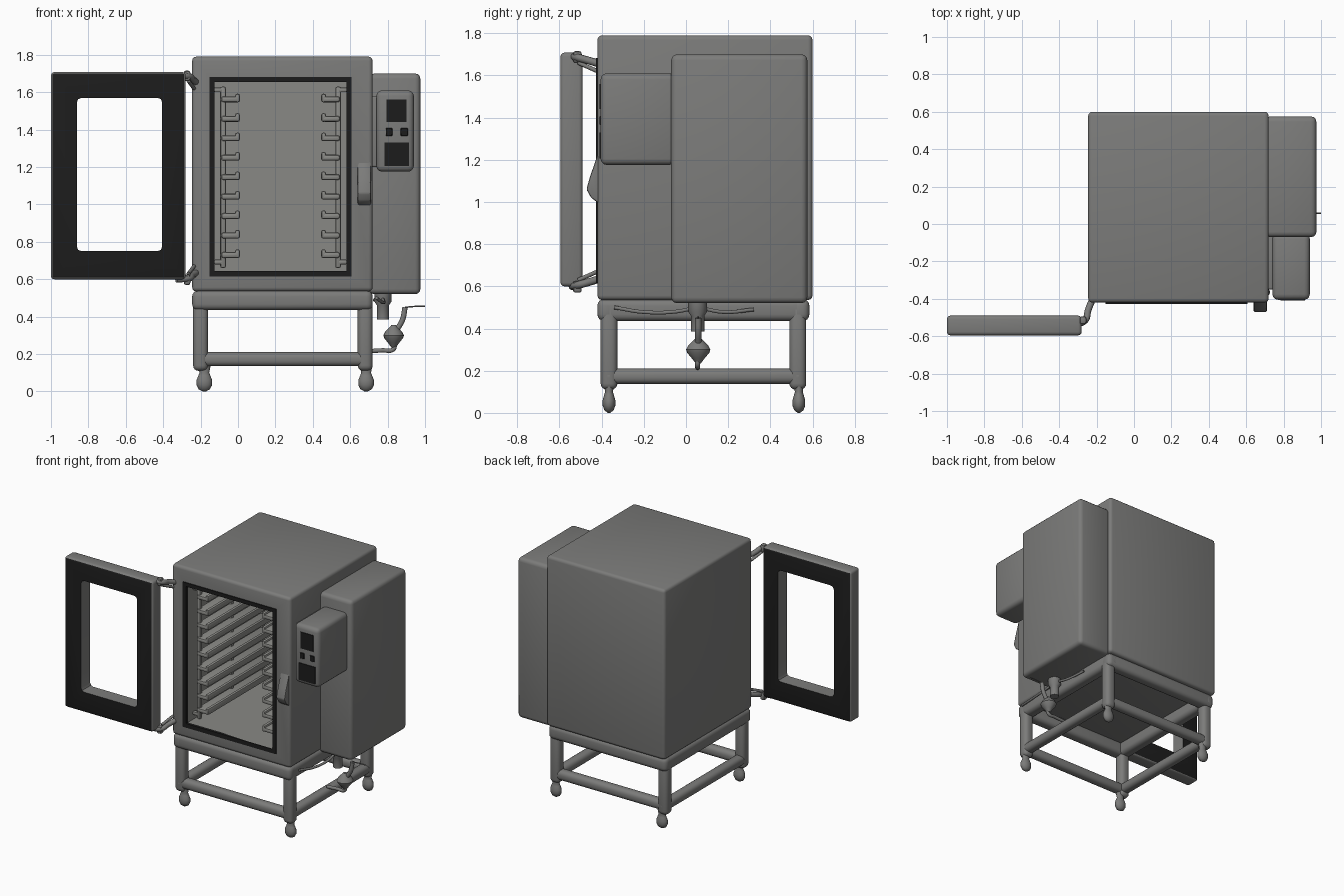
import bpy, bmesh, math
from mathutils import Vector

if "Cube" in bpy.data.objects:
    bpy.data.objects.remove(bpy.data.objects["Cube"])


def material(name, c):
    m = bpy.data.materials.new(name)
    m.diffuse_color = (*c, 1)
    m.use_nodes = True
    m.node_tree.nodes["Principled BSDF"].inputs["Base Color"].default_value = m.diffuse_color
    return m


STEEL = material("steel grey", (0.2, 0.2, 0.195))
INNER = material("cavity light grey", (0.25, 0.25, 0.235))
BLACK = material("black trim", (0.012, 0.012, 0.012))


def add_mesh(name, bm, mat):
    me = bpy.data.meshes.new(name)
    bm.to_mesh(me)
    bm.free()
    ob = bpy.data.objects.new(name, me)
    bpy.context.collection.objects.link(ob)
    me.materials.append(mat)
    return ob


def box(name, lo, hi, mat, bevel=0.0, seg=3):
    """Box between two corners with rounded edges."""
    lo, hi = Vector(lo), Vector(hi)
    bm = bmesh.new()
    bmesh.ops.create_cube(bm, size=1)
    for v in bm.verts:
        v.co = Vector([(lo[i] + hi[i]) / 2 + v.co[i] * (hi[i] - lo[i]) for i in range(3)])
    if bevel:
        bmesh.ops.bevel(bm, geom=bm.edges[:], offset=bevel, segments=seg,
                        profile=0.5, affect='EDGES', clamp_overlap=True)
    return add_mesh(name, bm, mat)


def cut(ob, cutter):
    """Subtract the cutter and remove it."""
    cutter.hide_render = True
    mod = ob.modifiers.new("cut", 'BOOLEAN')
    mod.operation, mod.solver, mod.object = 'DIFFERENCE', 'EXACT', cutter
    bpy.context.view_layer.objects.active = ob
    bpy.ops.object.modifier_apply(modifier=mod.name)
    bpy.data.objects.remove(cutter)


def paint(ob, mat, rule):
    """Give a second material to the faces that meet the rule."""
    ob.data.materials.clear()
    ob.data.materials.append(STEEL)
    ob.data.materials.append(mat)
    for p in ob.data.polygons:
        p.material_index = int(rule(p))


def lathe(name, centre, profile, mat, sides=20, squash=1.0):
    """Turned shape around a vertical axis; profile holds (radius, z)."""
    bm = bmesh.new()
    rings = []
    for r, z in profile:
        rings.append([bm.verts.new((centre[0] + r * math.cos(a), centre[1] + squash * r * math.sin(a), z))
                      for a in (2 * math.pi * i / sides for i in range(sides))])
    for a, b in zip(rings, rings[1:]):
        for i in range(sides):
            j = (i + 1) % sides
            bm.faces.new((a[i], a[j], b[j], b[i]))
    bm.faces.new(rings[0])
    bm.faces.new(rings[-1])
    bmesh.ops.recalc_face_normals(bm, faces=bm.faces[:])
    return add_mesh(name, bm, mat)


def tube(name, pts, r, mat):
    """Smooth round tube through points."""
    cu = bpy.data.curves.new(name, 'CURVE')
    cu.dimensions, cu.bevel_depth, cu.bevel_resolution = '3D', r, 3
    cu.use_fill_caps = True
    sp = cu.splines.new('BEZIER')
    sp.bezier_points.add(len(pts) - 1)
    for bp, p in zip(sp.bezier_points, pts):
        bp.co = p
        bp.handle_left_type = bp.handle_right_type = 'AUTO'
    cu.materials.append(mat)
    ob = bpy.data.objects.new(name, cu)
    bpy.context.collection.objects.link(ob)
    bpy.ops.object.select_all(action='DESELECT')
    ob.select_set(True)
    bpy.context.view_layer.objects.active = ob
    bpy.ops.object.convert(target='MESH')
    return ob


# Oven body with hollow cavity
body = box("oven_body", (-0.245, -0.42, 0.535), (0.72, 0.60, 1.79), STEEL, 0.022)
cut(body, box("cavity_cutter", (-0.125, -0.6, 0.645), (0.58, 0.48, 1.655), STEEL))
paint(body, INNER, lambda p: -0.13 < p.center.x < 0.585 and -0.415 < p.center.y < 0.49
      and 0.64 < p.center.z < 1.66)

# Black gasket around the opening
gasket = box("door_gasket", (-0.152, -0.427, 0.615), (0.608, -0.405, 1.682), BLACK)
cut(gasket, box("gasket_cutter", (-0.125, -0.6, 0.645), (0.58, 0, 1.655), BLACK))

# Side housing and control box
box("side_housing", (0.70, -0.07, 0.52), (0.975, 0.575, 1.70), STEEL, 0.028)
box("control_box", (0.74, -0.405, 1.175), (0.94, -0.05, 1.61), STEEL, 0.03)
box("control_mount", (0.70, -0.35, 1.20), (0.76, -0.05, 1.58), STEEL, 0.01)
box("upper_display", (0.795, -0.41, 1.44), (0.90, -0.402, 1.56), BLACK)
box("lower_display", (0.782, -0.41, 1.205), (0.913, -0.402, 1.33), BLACK)
box("left_button", (0.79, -0.41, 1.365), (0.825, -0.402, 1.408), BLACK, 0.003, 1)
box("right_button", (0.87, -0.41, 1.365), (0.908, -0.402, 1.408), BLACK, 0.003, 1)

# Latch wedge on the front right
bm = bmesh.new()
prof = [(-0.41, 1.25), (-0.455, 1.12), (-0.472, 1.06), (-0.45, 1.02), (-0.41, 0.99)]
sides = [[bm.verts.new((x, y, z)) for y, z in prof] for x in (0.64, 0.71)]
for s in sides:
    bm.faces.new(s)
for i in range(5):
    j = (i + 1) % 5
    bm.faces.new((sides[0][i], sides[0][j], sides[1][j], sides[1][i]))
bmesh.ops.recalc_face_normals(bm, faces=bm.faces[:])
bmesh.ops.bevel(bm, geom=bm.edges[:], offset=0.008, segments=2, profile=0.5, affect='EDGES')
add_mesh("door_latch", bm, STEEL)

# Open door: black faces, grey rim
door = box("door_frame", (-1.0, -0.595, 0.60), (-0.28, -0.49, 1.708), STEEL, 0.018)
cut(door, box("window_cutter", (-0.862, -0.8, 0.75), (-0.405, -0.3, 1.57), STEEL, 0.025, 2))
paint(door, BLACK, lambda p: abs(p.normal.y) > 0.75)

# Door hinges
for tag, z, d in (("top", 1.69, -1), ("bottom", 0.60, 1)):
    tube(tag + "_hinge_arm", [(-0.33, -0.54, z), (-0.262, -0.515, z + d * 0.005),
                              (-0.245, -0.46, z + d * 0.02), (-0.225, -0.41, z + d * 0.035)], 0.018, STEEL)
    box(tag + "_hinge_plate", (-0.29, -0.535, z - 0.03), (-0.255, -0.495, z + 0.025), STEEL, 0.01, 2)
    tube(tag + "_hinge_stay", [(-0.265, -0.51, z + d * 0.03), (-0.235, -0.42, z + d * 0.07)], 0.01, STEEL)

# Tray racks, left and right
for tag, cx, s in (("left", -0.125, 1), ("right", 0.58, -1)):
    def rack(name, a, b, y0, y1, z0, z1, bev):
        xa, xb = sorted((cx + s * a, cx + s * b))
        box(name, (xa, y0, z0), (xb, y1, z1), INNER, bev, 2)
    for i in range(9):
        z = 0.73 + i * 0.104
        rack(f"{tag}_rail_{i}", 0.035, 0.13, -0.36, 0.42, z - 0.016, z + 0.016, 0.012)
        rack(f"{tag}_rail_lip_{i}", 0.11, 0.135, -0.36, 0.42, z - 0.016, z + 0.03, 0.01)
    for j, y in enumerate((-0.35, 0.02, 0.38)):
        rack(f"{tag}_rack_post_{j}", 0.03, 0.06, y, y + 0.03, 0.66, 1.63, 0.01)
        for k, z in enumerate((0.68, 1.60)):
            rack(f"{tag}_rack_bracket_{j}_{k}", -0.005, 0.05, y, y + 0.03, z, z + 0.025, 0.008)

# Stand: top ring, lower rails, legs and feet
X, Y = (-0.24, 0.64), (-0.405, 0.49)
for j, tag in enumerate(("front", "back")):
    y = Y[j]
    yo = (-0.42, 0.495)[j]
    box(tag + "_top_rail", (-0.245, yo, 0.435), (0.72, yo + 0.09, 0.54), STEEL, 0.032, 4)
    box(tag + "_lower_rail", (X[0], y + 0.003, 0.135), (X[1] + 0.08, y + 0.075, 0.21), STEEL, 0.03, 4)
    for i, side in enumerate(("left", "right")):
        x = X[i]
        box(f"{tag}_{side}_leg", (x, y, 0.11), (x + 0.08, y + 0.08, 0.52), STEEL, 0.03, 4)
        fx, fy = (-0.18, 0.685)[i], (-0.365, 0.535)[j]
        lathe(f"{tag}_{side}_foot", (fx, fy),
              [(0.008, 0), (0.03, 0.012), (0.042, 0.035), (0.042, 0.06), (0.032, 0.085),
               (0.026, 0.1), (0.034, 0.14)], STEEL, squash=0.72)
for i, side in enumerate(("left", "right")):
    x = X[i]
    xo = (-0.245, 0.63)[i]
    box(side + "_top_rail", (xo, -0.42, 0.435), (xo + 0.09, 0.585, 0.54), STEEL, 0.032, 4)
    box(side + "_lower_rail", (x + 0.003, Y[0], 0.137), (x + 0.077, Y[1] + 0.08, 0.21), STEEL, 0.03, 4)

# Drain pipe, hose and spray gun under the side housing
lathe("drain_pipe", (0.775, 0.055), [(0.032, 0.385), (0.032, 0.46), (0.045, 0.48), (0.045, 0.535)], STEEL)
tube("supply_hose", [(0.74, -0.34, 0.50), (0.77, -0.2, 0.478), (0.78, -0.05, 0.48), (0.77, 0.05, 0.50)], 0.009, STEEL)
tube("rear_hose", [(0.77, 0.06, 0.50), (0.76, 0.18, 0.478), (0.73, 0.32, 0.49)], 0.009, STEEL)
tube("spray_arm", [(0.69, 0.055, 0.215), (0.77, 0.055, 0.22), (0.83, 0.055, 0.225), (0.84, 0.055, 0.26)], 0.012, STEEL)
lathe("spray_knob", (0.832, 0.058), [(0.012, 0.235), (0.03, 0.26), (0.05, 0.285), (0.055, 0.30),
                                     (0.045, 0.32), (0.02, 0.345), (0.012, 0.355)], STEEL, squash=1.05)
tube("spray_handle", [(0.85, 0.058, 0.33), (0.88, 0.058, 0.385), (0.893, 0.058, 0.45)], 0.015, STEEL)
tube("spray_lever", [(0.893, 0.058, 0.45), (0.95, 0.058, 0.455), (1.0, 0.058, 0.455)], 0.004, STEEL)

# Smooth shading with kept edges
bpy.ops.object.select_all(action='DESELECT')
for ob in bpy.context.scene.objects:
    ob.select_set(ob.type == 'MESH')
bpy.context.view_layer.objects.active = body
bpy.ops.object.shade_smooth_by_angle(angle=math.radians(40))
